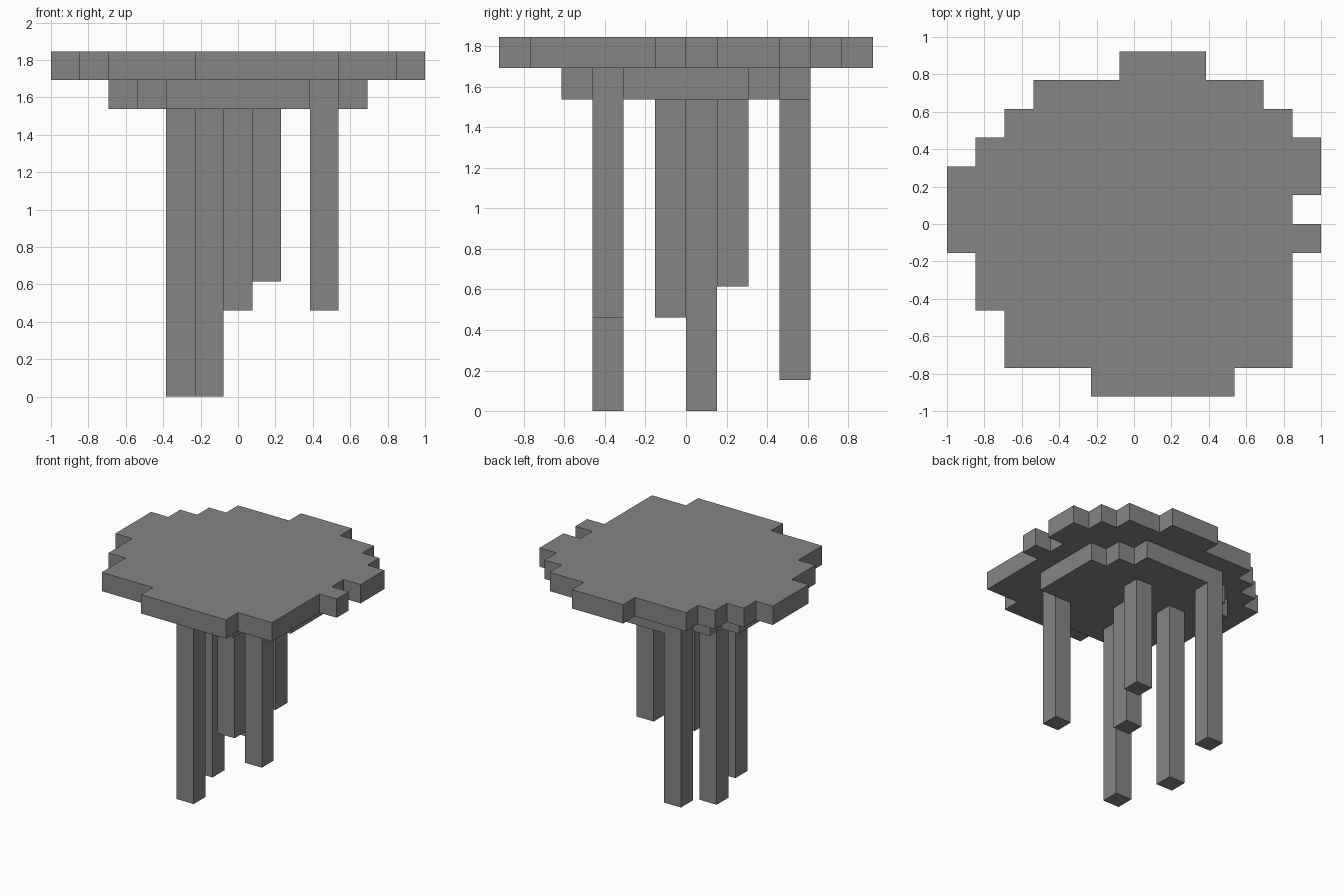
import bpy
import bmesh

cube = bpy.data.objects.get("Cube")
if cube:
    bpy.data.objects.remove(cube)

U = 2 / 13            # one grid block
ORIGIN = (-6.5, -6)   # grid corner, in blocks

grey = bpy.data.materials.new("plain_grey")
grey.use_nodes = True
colour = (0.235, 0.235, 0.235, 1)
grey.diffuse_color = colour
grey.node_tree.nodes["Principled BSDF"].inputs["Base Color"].default_value = colour


def slab(name, rows, first_row, bottom, top):
    """Extrude a stepped outline given as (left, right) spans, one per grid row."""
    right, left = [], []
    for j, (a, b) in enumerate(rows, first_row):
        right += [(b, j), (b, j + 1)]
        left += [(a, j), (a, j + 1)]
    outline = list(dict.fromkeys(right + left[::-1]))
    # Drop points in the middle of straight edges
    n = len(outline)
    corners = []
    for i, p in enumerate(outline):
        q, r = outline[i - 1], outline[(i + 1) % n]
        if not (q[0] == p[0] == r[0] or q[1] == p[1] == r[1]):
            corners.append(p)

    bm = bmesh.new()
    verts = [bm.verts.new(((x + ORIGIN[0]) * U, (y + ORIGIN[1]) * U, bottom * U))
             for x, y in corners]
    base = bm.faces.new(verts)
    new = bmesh.ops.extrude_face_region(bm, geom=[base], use_keep_orig=True)["geom"]
    moved = [v for v in new if isinstance(v, bmesh.types.BMVert)]
    bmesh.ops.translate(bm, verts=moved, vec=(0, 0, (top - bottom) * U))
    bmesh.ops.recalc_face_normals(bm, faces=bm.faces)
    mesh = bpy.data.meshes.new(name)
    bm.to_mesh(mesh)
    bm.free()
    mesh.materials.append(grey)
    obj = bpy.data.objects.new(name, mesh)
    bpy.context.collection.objects.link(obj)
    return obj


# Wide upper plate with a ragged rim
plate_rows = [(5, 10), (2, 12), (2, 12), (1, 12), (1, 12), (0, 13),
              (0, 12), (0, 13), (1, 13), (2, 12), (3, 11), (6, 9)]
slab("upper_plate", plate_rows, 0, 11, 12)

# Smaller round layer below it
half = [(4, 9), (3, 10), (2, 11), (2, 11)]
slab("lower_plate", half + half[::-1], 2, 10, 11)

# Hanging columns: grid x, grid y, bottom height
columns = {
    "front_column": (5, 3, 0),
    "right_column": (4, 6, 0),
    "back_column": (4, 9, 1),
    "middle_column": (6, 5, 3),
    "left_column": (9, 3, 3),
    "short_column": (7, 7, 4),
}
for name, (x, y, bottom) in columns.items():
    slab(name, [(x, x + 1)], y, bottom, 10)
